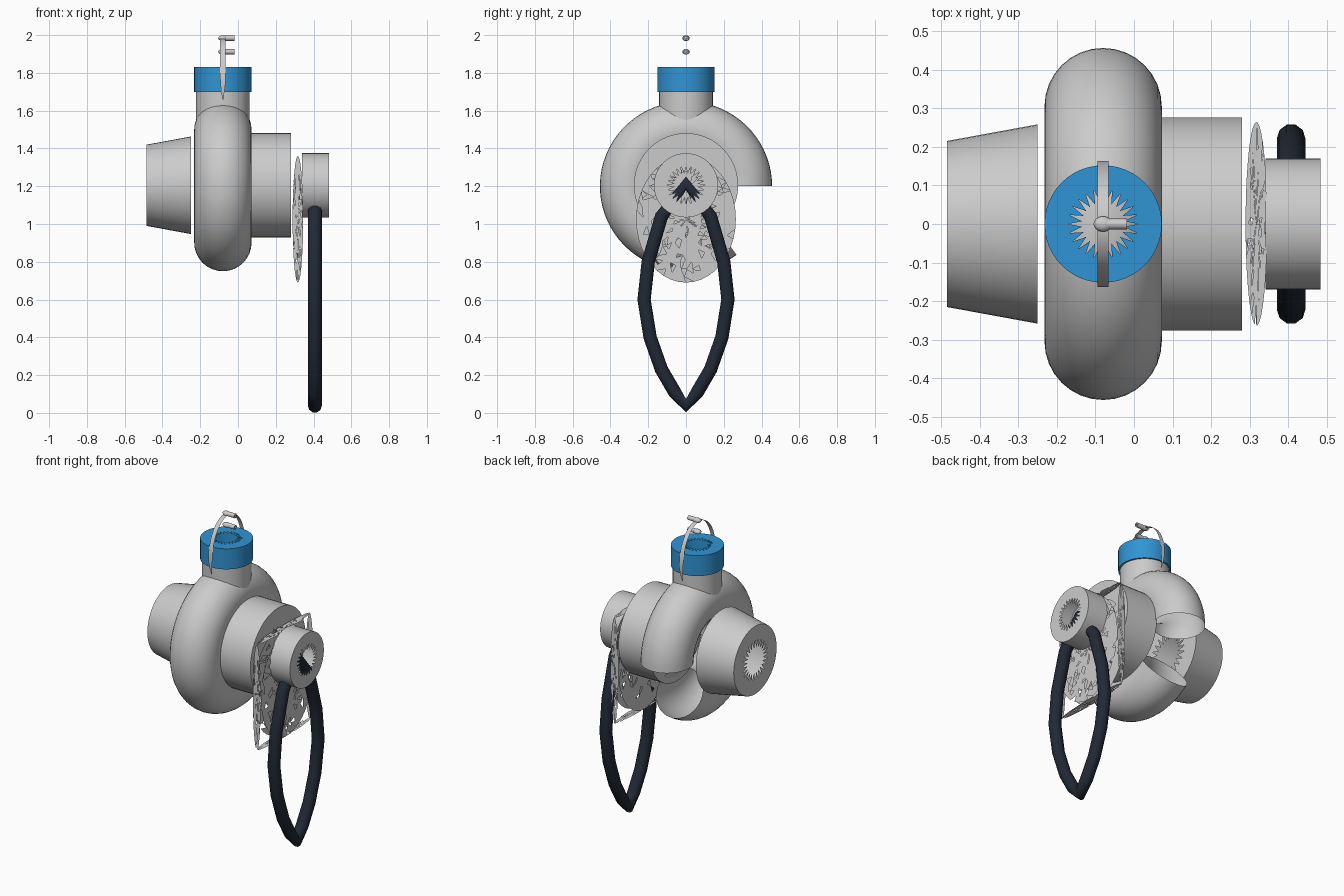
import bpy, bmesh, random
from math import sin, cos, pi, radians
from mathutils import Vector

if "Cube" in bpy.data.objects:
    bpy.data.objects.remove(bpy.data.objects["Cube"])

random.seed(4)
CX, CZ = -0.08, 1.205


def finish(bm, name, color=None, smooth=True):
    bmesh.ops.remove_doubles(bm, verts=bm.verts, dist=1e-5)
    me = bpy.data.meshes.new(name)
    bm.to_mesh(me)
    bm.free()
    ob = bpy.data.objects.new(name, me)
    bpy.context.collection.objects.link(ob)
    if color:
        paint(ob, color)
    bpy.ops.object.select_all(action='DESELECT')
    ob.select_set(True)
    bpy.context.view_layer.objects.active = ob
    if smooth:
        bpy.ops.object.shade_smooth_by_angle(angle=radians(35))
    return ob


def paint(ob, color):
    mat = bpy.data.materials.new(ob.name + "_colour")
    mat.diffuse_color = color
    mat.use_nodes = True
    mat.node_tree.nodes["Principled BSDF"].inputs["Base Color"].default_value = mat.diffuse_color
    ob.data.materials.append(mat)


def loft(bm, rings, closed=True):
    """Skin neighbouring rings of points with quads."""
    vs = [[bm.verts.new(p) for p in r] for r in rings]
    n = len(vs[0])
    for a, b in zip(vs, vs[1:]):
        for i in range(n if closed else n - 1):
            j = (i + 1) % n
            bm.faces.new((a[i], a[j], b[j], b[i]))


def drum(name, axis, a, b, ra, rb, center, color=None, caps=(True, True), n=48):
    """Hollow drum whose end plates have a star-shaped opening."""
    def ring(t, r, star=False):
        pts = []
        for i in range(n):
            q = 2 * pi * i / n
            k = r * ((0.36 if i % 2 else 0.6) if star else 1)
            u, v = k * cos(q), k * sin(q)
            pts.append((t, center[0] + u, center[1] + v) if axis == 'X'
                       else (center[0] + u, center[1] + v, t))
        return pts
    rings = [ring(a, ra), ring(b, rb)]
    if caps[0]:
        rings.insert(0, ring(a, ra, True))
    if caps[1]:
        rings.append(ring(b, rb, True))
    bm = bmesh.new()
    loft(bm, rings)
    bmesh.ops.recalc_face_normals(bm, faces=bm.faces)
    return finish(bm, name, color)


# Snail-shaped housing: an open partial ring
bm = bmesh.new()
rings = []
for i in range(61):
    a = radians(306) * i / 60
    rings.append([(CX + 0.152 * sin(2 * pi * j / 32),
                   (0.304 + 0.152 * cos(2 * pi * j / 32)) * cos(a),
                   1.2 + (0.298 + 0.152 * cos(2 * pi * j / 32)) * sin(a)) for j in range(32)])
loft(bm, rings)
bmesh.ops.recalc_face_normals(bm, faces=bm.faces)
finish(bm, "snail_housing")

# Drums on the housing axis, neck and collar
drum("intake_cone", 'X', -0.485, -0.25, 0.215, 0.258, (0, CZ))
drum("center_drum", 'X', 0.06, 0.28, 0.276, 0.276, (0, CZ))
drum("end_knob", 'X', 0.34, 0.483, 0.17, 0.17, (0, CZ))
drum("neck", 'Z', 1.55, 1.71, 0.142, 0.142, (CX, 0), caps=(False, False))
drum("blue_collar", 'Z', 1.70, 1.83, 0.152, 0.152, (CX, 0), (0.03, 0.3, 0.66, 1))

# Thin hanging arch over the collar
bm = bmesh.new()
left, right = [], []
for i in range(41):
    a = radians(-25 + 230 * i / 40)
    w = 0.014 * min(1, 0.15 + min(i, 40 - i) / 5)
    y, z = 0.163 * cos(a), 1.75 + 0.23 * sin(a)
    left.append((CX - w, y, z))
    right.append((CX + w, y, z))
loft(bm, [left, right], closed=False)
finish(bm, "hanging_arch")

# Two pins through the arch, each with a rounded head
for name, z in (("upper_pin", 1.984), ("lower_pin", 1.912)):
    drum(name, 'X', CX, -0.018, 0.014, 0.014, (0, z), n=16)
    bm = bmesh.new()
    bmesh.ops.create_uvsphere(bm, u_segments=16, v_segments=8, radius=1)
    for v in bm.verts:
        v.co = Vector((CX + v.co.x * 0.025, v.co.y * 0.02, z + v.co.z * 0.015))
    finish(bm, name + "_head")


# Perforated elliptical sheets that box in the plate behind the knob
def sheet(name, center, u, v, rings_n, seg, missing):
    c, u, v = Vector(center), Vector(u), Vector(v)
    bm = bmesh.new()
    rows = []
    for k in range(rings_n + 1):
        row = []
        for i in range(seg):
            edge = k in (0, rings_n)
            r = (k + (0 if edge else random.uniform(-.3, .3))) / rings_n
            q = 2 * pi * (i + (0 if edge else random.uniform(-.3, .3))) / seg
            row.append(c + u * r * cos(q) + v * r * sin(q))
        rows.append(row)
    loft(bm, rows)
    bmesh.ops.remove_doubles(bm, verts=bm.verts, dist=1e-5)
    bmesh.ops.triangulate(bm, faces=bm.faces)
    gone = [f for f in bm.faces if random.random() < missing]
    bmesh.ops.delete(bm, geom=gone, context='FACES')
    finish(bm, name, smooth=False)


X, Z, HX, HY, HZ = 0.317, 1.025, 0.028, 0.264, 0.335
for s, tag in ((-1, "a"), (1, "b")):
    sheet("plate_face_" + tag, (X + s * HX, 0, Z), (0, HY, 0), (0, 0, HZ), 9, 40, 0.15)
    sheet("plate_side_" + tag, (X, s * HY, Z), (HX, 0, 0), (0, 0, HZ), 4, 40, 0.15)
    sheet("plate_edge_" + tag, (X, 0, Z + s * HZ), (HX, 0, 0), (0, HY, 0), 4, 40, 0.15)

# Dark cord loop hanging from the knob
half = [(0.06, 0.11), (0.13, 0.23), (0.19, 0.40), (0.222, 0.60), (0.2, 0.80), (0.13, 1.04)]
path = [(0, 0.038)] + half + [(0, 1.215)] + [(-y, z) for y, z in reversed(half)]
cu = bpy.data.curves.new("cord_loop", 'CURVE')
cu.dimensions = '3D'
cu.bevel_depth = 0.037
cu.bevel_resolution = 3
sp = cu.splines.new('POLY')
sp.points.add(len(path) - 1)
for p, (y, z) in zip(sp.points, path):
    p.co = (0.407, y, z, 1)
sp.use_cyclic_u = True
cord = bpy.data.objects.new("cord_loop", cu)
bpy.context.collection.objects.link(cord)
paint(cord, (0.015, 0.022, 0.035, 1))
